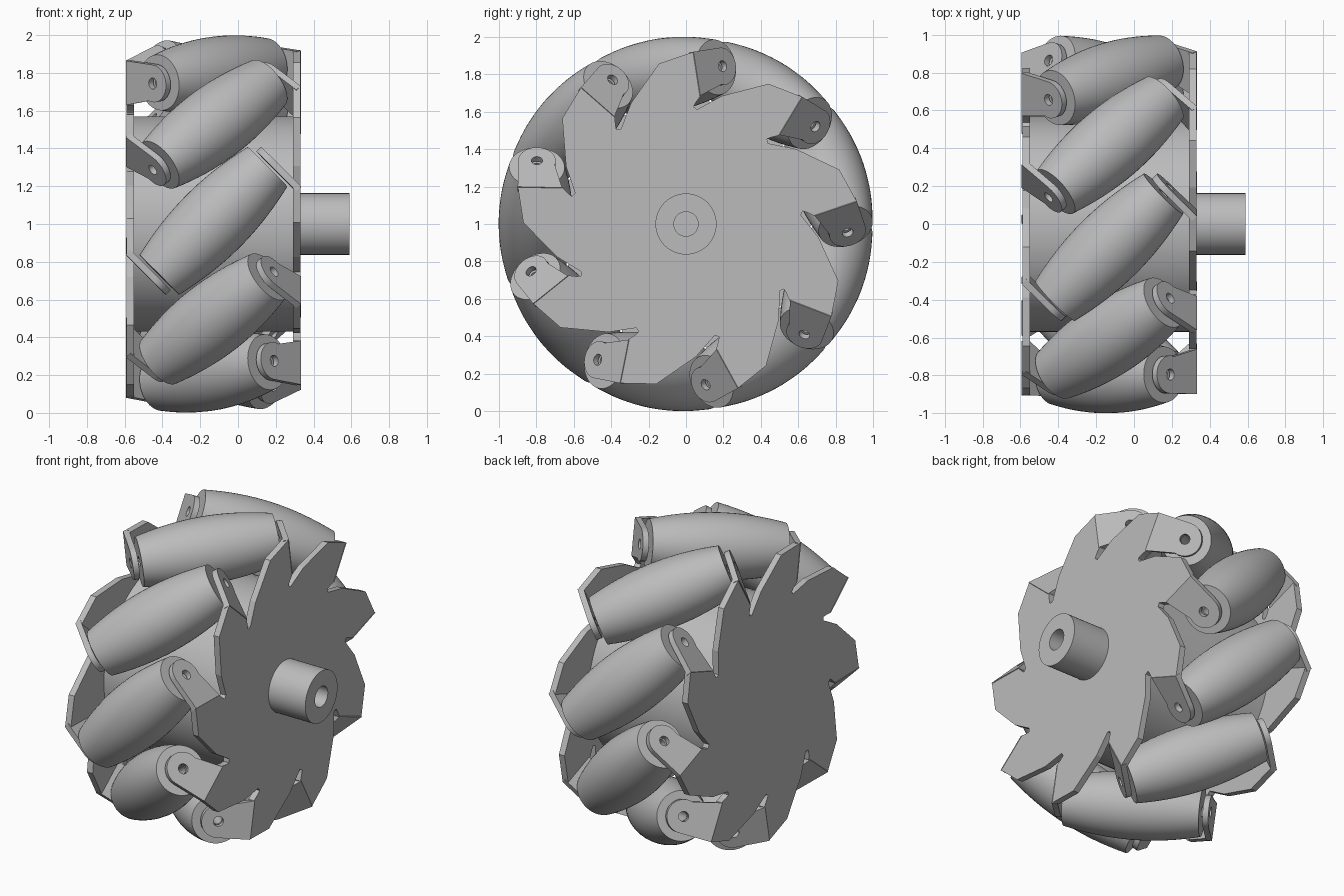
import bpy, bmesh
from math import sin, cos, pi, radians, sqrt
from mathutils import Matrix

if "Cube" in bpy.data.objects:
    bpy.data.objects.remove(bpy.data.objects["Cube"])

COUNT = 9                      # rollers around the wheel
STEP = 2 * pi / COUNT
START = radians(8.8)           # turn of the first roller from the top
AXIS_D = 0.802                 # distance of roller axes from the wheel axle
HALF = 0.405                   # half length of a roller
PIN_R = 0.03
CENTRE = Matrix.Translation((-0.13, 0, 1))

metal = bpy.data.materials.new("plain_grey")
metal.use_nodes = True
grey = (0.5, 0.5, 0.5, 1)
metal.diffuse_color = grey
metal.node_tree.nodes["Principled BSDF"].inputs["Base Color"].default_value = grey


def finish(bm, name):
    bmesh.ops.recalc_face_normals(bm, faces=bm.faces)
    mesh = bpy.data.meshes.new(name)
    bm.to_mesh(mesh)
    bm.free()
    mesh.materials.append(metal)
    return mesh


def slab(name, loops, x0, x1):
    """Flat sheet between x0 and x1; the first loop is the outline, others are holes."""
    bm = bmesh.new()
    sides = {x0: [], x1: []}
    for x in (x0, x1):
        edges = []
        for loop in loops:
            vs = [bm.verts.new((x, y, z)) for y, z in loop]
            edges += [bm.edges.new((vs[i - 1], vs[i])) for i in range(len(vs))]
            sides[x].append(vs)
        bmesh.ops.triangle_fill(bm, edges=edges, use_beauty=True)
    for a, b in zip(sides[x0], sides[x1]):
        for i in range(len(a)):
            bm.faces.new((a[i - 1], a[i], b[i], b[i - 1]))
    return finish(bm, name)


def lathe(name, profile, segments, height=0.0):
    """Spin closed (x, radius) profile about an x-directed axis at the given height."""
    bm = bmesh.new()
    rings = []
    for k in range(segments):
        a = 2 * pi * k / segments
        rings.append([bm.verts.new((x, r * cos(a), height + r * sin(a))) for x, r in profile])
    for k in range(segments):
        for i in range(len(profile)):
            bm.faces.new((rings[k - 1][i - 1], rings[k - 1][i], rings[k][i], rings[k][i - 1]))
    return finish(bm, name)


def place(name, mesh, matrix, smooth=False):
    ob = bpy.data.objects.new(name, mesh)
    bpy.context.collection.objects.link(ob)
    ob.matrix_world = matrix
    if smooth:
        bpy.ops.object.select_all(action="DESELECT")
        ob.select_set(True)
        bpy.context.view_layer.objects.active = ob
        bpy.ops.object.shade_smooth_by_angle(angle=radians(30))
    return ob


def arc(y, z, r, a0, a1, n):
    return [(y + r * cos(a0 + (a1 - a0) * i / n), z + r * sin(a0 + (a1 - a0) * i / n))
            for i in range(n + 1)]


# Side plates: one toothed sector with its slot, repeated around the axle
tooth = [(-0.19, 0.684), (-0.011, 0.868), (0.183, 0.902), (0.183, 0.665),
         (0.150, 0.632), (0.135, 0.612), (0.152, 0.595)]
outline = []
for k in range(COUNT):
    a = k * STEP
    outline += [(s * cos(a) + d * sin(a), d * cos(a) - s * sin(a)) for s, d in tooth]
plate = slab("side_plate", [outline], 0.42, 0.46)

# Bent tab with rounded end and pin hole
tab_outline = [(-0.2, 0.665), (-0.2, 0.902)] + arc(0, AXIS_D, 0.1, pi / 2, -pi / 2 - 0.3, 16)
pin_hole = arc(0, AXIS_D, PIN_R, 0, 2 * pi, 20)[:-1]
tab = slab("bent_tab", [tab_outline, pin_hole], 0.42, 0.455)

# Barrel roller whose surface follows the wheel's rolling circle
rows = 16
barrel = [(-HALF, PIN_R)]
for i in range(rows + 1):
    t = HALF * (2 * i / rows - 1)
    barrel.append((t, 1 - sqrt(AXIS_D ** 2 + t * t / 2)))
barrel.append((HALF, PIN_R))
roller = lathe("roller", barrel, 48, AXIS_D)

# Assemble; each side is the other turned half way around
tilt = Matrix.Rotation(pi / 4, 4, "Z")
sides = {"right": Matrix.Identity(4), "left": Matrix.Rotation(pi, 4, "Z")}
for side, flip in sides.items():
    place(side + "_side_plate", plate, CENTRE @ Matrix.Rotation(START, 4, "X") @ flip)
for k in range(COUNT):
    turn = CENTRE @ Matrix.Rotation(START + k * STEP, 4, "X")
    place(f"roller_{k + 1}", roller, turn @ tilt, smooth=(k == 0))
    for side, flip in sides.items():
        place(f"{side}_tab_{k + 1}", tab, turn @ flip @ tilt, smooth=(k == 0))

# Central drum and hollow hub shaft
drum = lathe("drum", [(-0.425, 0.5), (-0.425, 0.57), (0.425, 0.57), (0.425, 0.5)], 72)
place("drum", drum, CENTRE, smooth=True)
hub = lathe("hub_shaft", [(0.45, 0.065), (0.45, 0.163), (0.72, 0.163), (0.72, 0.065)], 48)
place("hub_shaft", hub, CENTRE, smooth=True)
